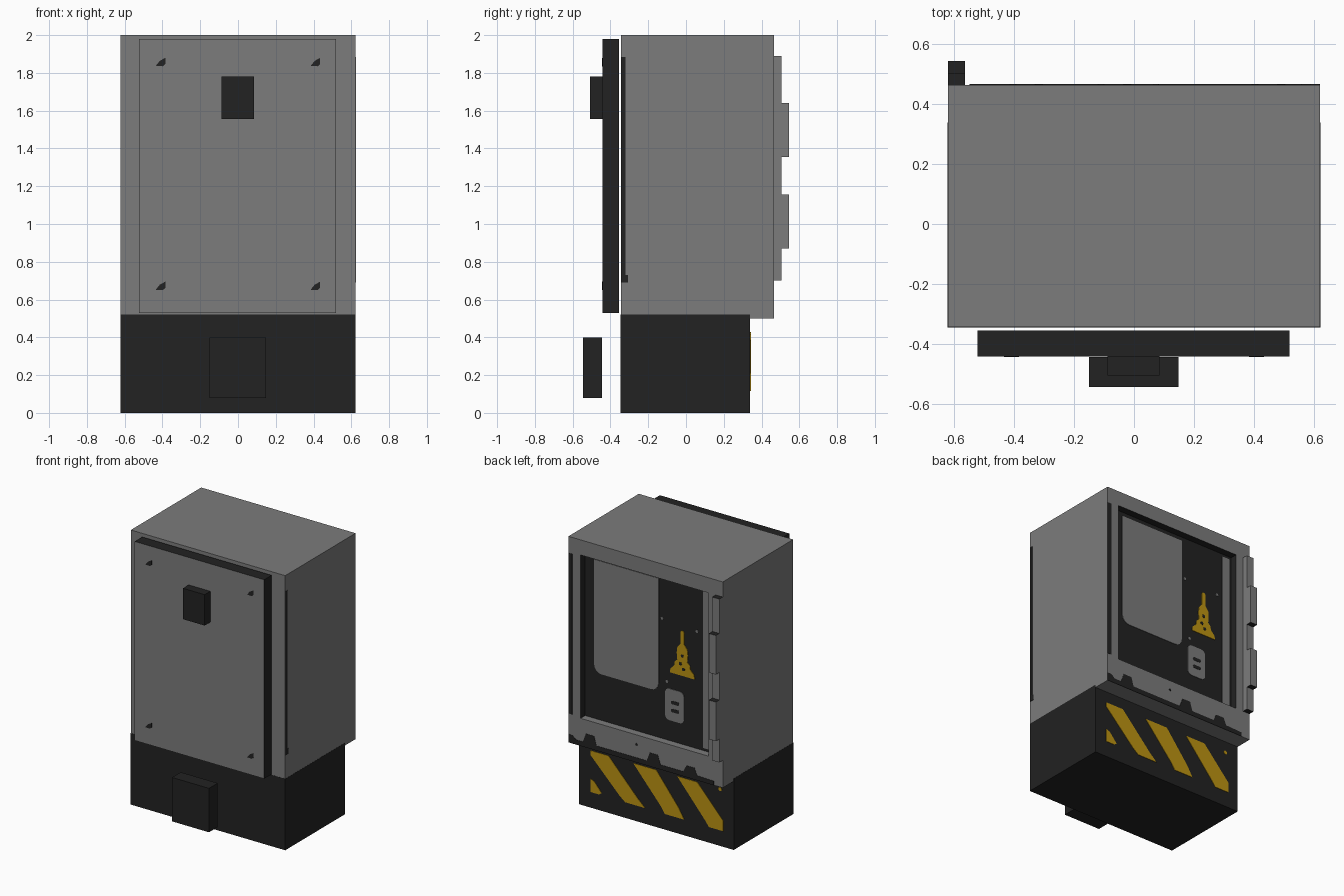
import bpy, bmesh, math
from mathutils import Vector

if "Cube" in bpy.data.objects:
    bpy.data.objects.remove(bpy.data.objects["Cube"])


def material(name, rgb):
    m = bpy.data.materials.new(name)
    m.diffuse_color = (*rgb, 1)
    m.use_nodes = True
    m.node_tree.nodes["Principled BSDF"].inputs["Base Color"].default_value = m.diffuse_color
    return m


GREY = material("worn grey", (0.2, 0.2, 0.2))
DARK = material("charcoal", (0.016, 0.016, 0.016))
YELLOW = material("warning yellow", (0.5, 0.29, 0.006))


def finish(name, bm, mats):
    bmesh.ops.recalc_face_normals(bm, faces=bm.faces)
    me = bpy.data.meshes.new(name)
    bm.to_mesh(me)
    bm.free()
    for m in mats:
        me.materials.append(m)
    ob = bpy.data.objects.new(name, me)
    bpy.context.collection.objects.link(ob)
    return ob


def box(name, x, y, z, mats, rule=None):
    """Box from ranges; rule(normal) picks the material slot."""
    bm = bmesh.new()
    bmesh.ops.create_cube(bm, size=1)
    for v in bm.verts:
        v.co = Vector([(a + b) / 2 + c * (b - a) for (a, b), c in zip((x, y, z), v.co)])
    ob = finish(name, bm, mats)
    if rule:
        for p in ob.data.polygons:
            p.material_index = rule(p.normal)
    return ob


def plate(name, pts, y, mat, t=0.004):
    """Thin flat shape in the xz plane, raised from y towards the back."""
    bm = bmesh.new()
    f = bm.faces.new([bm.verts.new((px, y, pz)) for px, pz in pts])
    new = bmesh.ops.extrude_face_region(bm, geom=[f])["geom"]
    bmesh.ops.translate(bm, vec=(0, t, 0), verts=[g for g in new if isinstance(g, bmesh.types.BMVert)])
    return finish(name, bm, [mat])


def rounded(x0, x1, z0, z1, r, top=True):
    """Rectangle outline with rounded corners (optionally square on top)."""
    pts = []
    for cx, cz, a0, rr in ((x1 - r, z0 + r, 270, r), (x1 - r, z1 - r, 0, r),
                           (x0 + r, z1 - r, 90, r), (x0 + r, z0 + r, 180, r)):
        if a0 in (0, 90) and not top:
            pts.append((x1 if a0 == 0 else x0, z1))
            continue
        for i in range(5):
            a = math.radians(a0 + 22.5 * i)
            pts.append((cx + rr * math.cos(a), cz + rr * math.sin(a)))
    return pts


def disc(x, z, r):
    return [(x + r * math.cos(i * math.pi / 4), z + r * math.sin(i * math.pi / 4)) for i in range(8)]


W, FRONT, BACK, PANEL = 0.622, -0.345, 0.465, 0.412

# Cabinet body with a recessed back panel
bm = bmesh.new()


def ring(x0, x1, z0, z1, y):
    return [bm.verts.new(p) for p in ((x0, y, z0), (x1, y, z0), (x1, y, z1), (x0, y, z1))]


rings = [ring(-W, W, 0.5, 2, FRONT), ring(-W, W, 0.5, 2, BACK),
         ring(-0.505, 0.524, 0.70, 1.89, BACK), ring(-0.505, 0.524, 0.70, 1.89, PANEL)]
bm.faces.new(rings[0])
bm.faces.new(rings[3]).material_index = 1
for k in range(3):
    for i in range(4):
        j = (i + 1) % 4
        f = bm.faces.new((rings[k][i], rings[k][j], rings[k + 1][j], rings[k + 1][i]))
        f.material_index = 1 if k == 2 and i != 0 else 0
finish("cabinet_body", bm, [GREY, DARK])

# Plinth
box("plinth", (-W - 0.001, W + 0.001), (FRONT - 0.001, 0.34), (0, 0.52), [DARK])

# Front door slab: grey face, dark edges
box("front_door", (-0.523, 0.52), (-0.442, -0.356), (0.53, 1.98), [GREY, DARK],
    lambda n: 0 if n.y < -0.5 else 1)
box("door_latch", (-0.088, 0.086), (-0.507, -0.442), (1.555, 1.78), [DARK])
box("front_block", (-0.15, 0.148), (-0.545, -0.445), (0.08, 0.40), [DARK])

# Door bolts
for x in (-0.41, 0.41):
    for z in (0.67, 1.855):
        plate("door_bolt", [(x - 0.025, z - 0.018), (x + 0.012, z - 0.02), (x + 0.025, z - 0.008),
                            (x + 0.025, z + 0.025), (x - 0.005, z + 0.008)], -0.445, DARK)

# Hinge strip and knuckles
ends_dark = lambda n: 1 if abs(n.z) > 0.5 else 0
box("hinge_strip", (-W, -0.565), (BACK, 0.505), (0.70, 1.89), [GREY, DARK], ends_dark)
for z in ((0.87, 1.155), (1.355, 1.64)):
    box("hinge_knuckle", (-W, -0.565), (0.50, 0.545), z, [GREY, DARK], ends_dark)

# Dark seams on the right side and back edge
box("side_seam", (W - 0.001, W + 0.002), (-0.344, -0.32), (0.69, 1.885), [DARK])
box("side_seam_foot", (W - 0.001, W + 0.002), (-0.33, -0.308), (0.69, 0.73), [DARK])
box("back_seam", (0.59, W), (BACK - 0.001, BACK + 0.002), (0.71, 1.88), [DARK])

# Window, trim and fittings on the recessed panel
plate("window", rounded(-0.07, 0.45, 1.037, 1.86, 0.06, top=False), PANEL, GREY)
plate("panel_trim", [(-0.487, 0.72), (-0.427, 0.72), (-0.427, 1.87), (-0.487, 1.87)], PANEL, GREY)
plate("keypad", rounded(-0.275, -0.122, 0.85, 1.08, 0.035), PANEL, GREY)
for z in (0.927, 0.985):
    plate("keypad_slot", rounded(-0.235, -0.17, z - 0.012, z + 0.012, 0.01), PANEL + 0.004, DARK, 0.002)
for x, z in ((-0.098, 1.576), (-0.379, 1.555), (-0.138, 1.127)):
    plate("panel_screw", disc(x, z, 0.011), PANEL, GREY)

# Warning symbol, mirrored profile with worn spots
half = [(0.1, 1.2), (0.095, 1.23), (0.065, 1.26), (0.06, 1.29), (0.04, 1.31),
        (0.045, 1.36), (0.04, 1.40), (0.016, 1.43), (0.016, 1.515), (0.008, 1.527)]
cx = -0.261
plate("warning_symbol", [(cx + a, z) for a, z in half] + [(cx - a, z) for a, z in reversed(half)], PANEL, YELLOW)
for dx, z in ((0.0, 1.345), (0.015, 1.285), (-0.01, 1.25)):
    plate("symbol_wear", disc(cx + dx, z, 0.012), PANEL + 0.004, DARK, 0.002)

# Worn dark lower border of the back frame
border = [(-0.55, 0.5), (-0.55, 0.53)]
for bx, top in ((-0.36, 0.585), (-0.065, 0.60), (0.45, 0.60)):
    border += [(bx - 0.055, 0.535), (bx - 0.035, top), (bx + 0.03, top), (bx + 0.055, 0.535)]
border += [(0.56, 0.535), (0.59, 0.56), (W, 0.56), (W, 0.5)]
plate("worn_border", border, BACK - 0.001, DARK, 0.003)
plate("frame_screw", disc(0.074, 0.63, 0.009), BACK - 0.001, DARK, 0.003)

# Hazard stripes on the back of the plinth
z0, z1 = 0.115, 0.417
stripes = [
    [(0.53, z1), (0.385, z1), (0.15, 0.17), (0.09, z0), (0.25, z0), (0.295, 0.15), (0.53, 0.385)],
    [(0.185, z1), (0.0, z1), (-0.18, 0.19), (-0.225, z0), (-0.07, z0), (-0.04, 0.16)],
    [(-0.169, z1), (-0.33, z1), (-0.54, 0.19), (-0.54, z0), (-0.425, z0), (-0.39, 0.16)],
    [(0.53, 0.211), (0.50, 0.2), (0.44, 0.13), (0.46, z0), (0.53, z0)],
    disc(-0.514, 0.415, 0.014),
]
for s in stripes:
    plate("hazard_stripe", s, 0.339, YELLOW)
